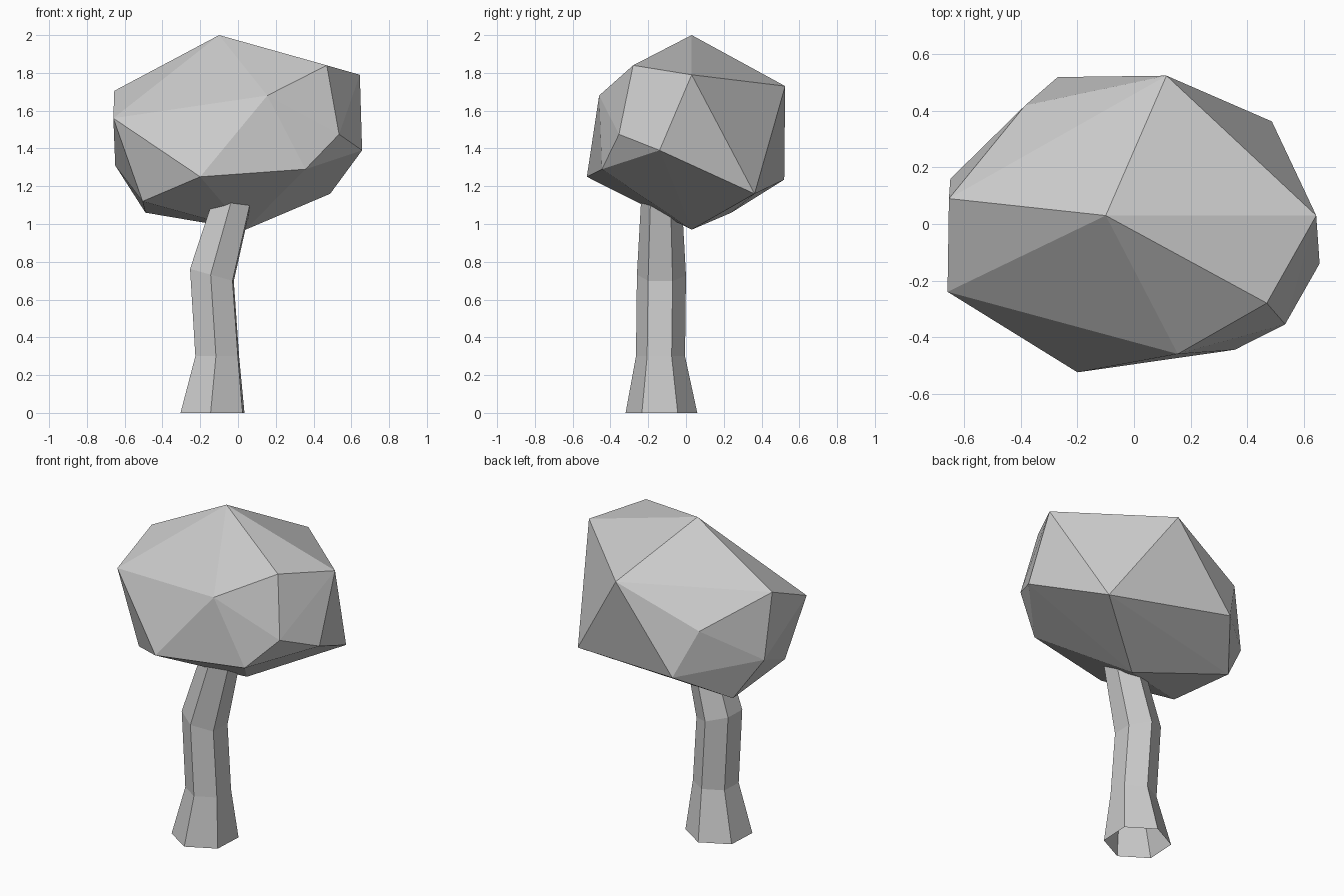
import bpy
import bmesh
from math import cos, sin, radians
from mathutils import Vector

SIDES = 6

default_cube = bpy.data.objects.get("Cube")
if default_cube:
    bpy.data.objects.remove(default_cube, do_unlink=True)


def make_material(name, colour):
    material = bpy.data.materials.new(name)
    material.use_nodes = True
    material.diffuse_color = colour
    material.node_tree.nodes["Principled BSDF"].inputs["Base Color"].default_value = colour
    return material


def finish(name, bm, material):
    """Turn a bmesh into a flat-shaded object with outward normals."""
    bmesh.ops.recalc_face_normals(bm, faces=bm.faces)
    mesh = bpy.data.meshes.new(name)
    bm.to_mesh(mesh)
    bm.free()
    mesh.materials.append(material)
    obj = bpy.data.objects.new(name, mesh)
    bpy.context.collection.objects.link(obj)
    return obj


def add_ring(bm, centre, radius, lean):
    """Hexagonal trunk section; lean drops its height towards +x."""
    ring = []
    for i in range(SIDES):
        angle = radians(-93 + i * 360 / SIDES)
        x, y = radius * cos(angle), radius * sin(angle)
        ring.append(bm.verts.new(Vector(centre) + Vector((x, y, -lean * x))))
    return ring


grey = make_material("plain grey", (0.6, 0.6, 0.6, 1.0))

# Trunk: bent, tapering hexagonal tube, open at the base
trunk_sections = [
    ((-0.135, -0.13, 0.0), 0.19, 0.0),
    ((-0.11, -0.135, 0.3), 0.13, 0.0),
    ((-0.138, -0.13, 0.73), 0.13, 0.28),
    ((0.02, -0.13, 1.3), 0.098, 0.28),
]
bm = bmesh.new()
rings = [add_ring(bm, *section) for section in trunk_sections]
for lower, upper in zip(rings, rings[1:]):
    for i in range(SIDES):
        j = (i + 1) % SIDES
        bm.faces.new((lower[i], lower[j], upper[j], upper[i]))
bm.faces.new(rings[-1])
finish("trunk", bm, grey)

# Canopy: faceted boulder shape, the hull of its corner points
crown = [(-0.1, 0.03, 2.0), (0.47, -0.28, 1.84), (0.645, 0.03, 1.79),
         (0.155, -0.46, 1.68), (-0.655, 0.09, 1.705), (0.115, 0.525, 1.73)]
girth = [(-0.66, -0.24, 1.56), (0.535, -0.355, 1.475), (0.657, -0.14, 1.39),
         (-0.385, 0.42, 1.515), (-0.65, 0.16, 1.31)]
underside = [(-0.2, -0.525, 1.25), (0.357, -0.445, 1.29), (0.488, 0.363, 1.16),
             (-0.27, 0.52, 1.235), (-0.505, -0.25, 1.12), (-0.49, 0.24, 1.06),
             (0.04, 0.03, 0.97)]
bm = bmesh.new()
for point in crown + girth + underside:
    bm.verts.new(point)
bmesh.ops.convex_hull(bm, input=bm.verts)
finish("canopy", bm, grey)
